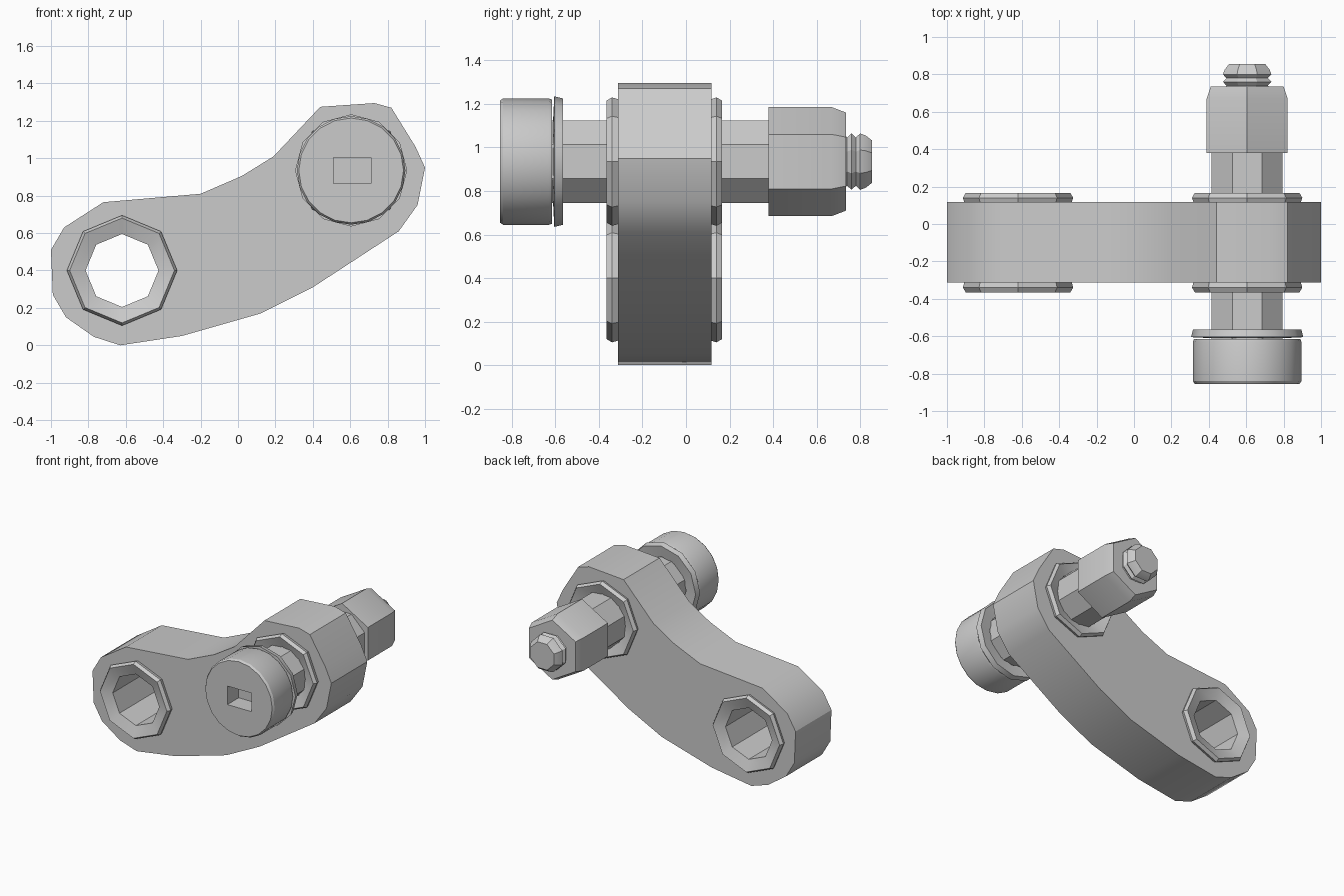
import bpy, bmesh, math

if "Cube" in bpy.data.objects:
    bpy.data.objects.remove(bpy.data.objects["Cube"])

LOW = (-0.62, 0.40)    # open eye of the link (x, z)
HIGH = (0.605, 0.935)  # eye carrying the bolt


def activate(ob):
    bpy.ops.object.select_all(action='DESELECT')
    ob.select_set(True)
    bpy.context.view_layer.objects.active = ob


def shade(ob, angle=30):
    activate(ob)
    bpy.ops.object.shade_smooth_by_angle(angle=math.radians(angle))


def ngon(center, radius, sides, phase=0.0):
    return [(center[0] + radius * math.cos(phase + 2 * math.pi * i / sides),
             center[1] + radius * math.sin(phase + 2 * math.pi * i / sides)) for i in range(sides)]


def lathe(name, center, profile, sides, phase=0.0, closed=False, angle=30):
    """Revolve (radius, y) points around a y-axis through center."""
    bm = bmesh.new()
    rings = []
    for r, y in profile:
        rings.append([bm.verts.new((x, y, z)) for x, z in ngon(center, r, sides, phase)])
    pairs = list(zip(rings, rings[1:]))
    if closed:
        pairs.append((rings[-1], rings[0]))
    else:
        bm.faces.new(rings[0])
        bm.faces.new(rings[-1])
    for a, b in pairs:
        for i in range(sides):
            j = (i + 1) % sides
            bm.faces.new((a[i], a[j], b[j], b[i]))
    bmesh.ops.recalc_face_normals(bm, faces=bm.faces)
    me = bpy.data.meshes.new(name)
    bm.to_mesh(me)
    bm.free()
    ob = bpy.data.objects.new(name, me)
    bpy.context.collection.objects.link(ob)
    shade(ob, angle)
    return ob


# Cranked link arm: filled outline with two eyes, extruded along y
outline = [(-1, .51), (-.93, .63), (-.72, .765), (-.2, .81), (.02, .905), (.19, 1.01),
           (.44, 1.275), (.73, 1.295), (.82, 1.27), (.95, 1.06), (1, .95), (.96, .75),
           (.86, .61), (.4, .31), (.12, .17), (-.3, .05), (-.63, 0), (-.77, .045),
           (-.92, .15), (-.99, .27)]
curve = bpy.data.curves.new("link_arm", 'CURVE')
curve.dimensions = '2D'
curve.fill_mode = 'BOTH'
curve.extrude = 0.215
for loop in (outline, ngon(LOW, .25, 8), ngon(HIGH, .25, 8)):
    s = curve.splines.new('POLY')
    s.points.add(len(loop) - 1)
    for p, (x, z) in zip(s.points, loop):
        p.co = (x, z, 0, 1)
    s.use_cyclic_u = True
arm = bpy.data.objects.new("link_arm", curve)
bpy.context.collection.objects.link(arm)
arm.rotation_euler = (math.pi / 2, 0, 0)
arm.location.y = -0.097
activate(arm)
bpy.ops.object.convert(target='MESH')
shade(bpy.context.object)

# Flanged bushings lining both eyes
bush = [(.195, -.335), (.28, -.365), (.295, -.34), (.285, -.305), (.245, -.305),
        (.245, .11), (.285, .11), (.295, .14), (.28, .166), (.195, .135)]
for name, c in (("open_bushing", LOW), ("bolt_bushing", HIGH)):
    lathe(name, c, bush, 8, closed=True)

# Bolt shank with a stepped-down threaded tip
thread = [(.14 if i % 2 else .12, .70 + .02 * i) for i in range(6)]
lathe("bolt_shank", HIGH, [(.205, -.63), (.205, .39), (.13, .39)] + thread
      + [(.13, .825), (.105, .855)], 8, phase=math.pi / 8)

# Washer under the head
lathe("washer", HIGH, [(.2, -.61), (.3, -.605), (.29, -.565), (.2, -.58)], 12, closed=True)

# Round bolt head with socket
head = lathe("bolt_head", HIGH, [(.285, -.615), (.29, -.63), (.29, -.84), (.28, -.855)], 20)
bpy.ops.mesh.primitive_cube_add(size=1, location=(.61, -.85, .935))
cutter = bpy.context.object
cutter.name = "socket_cutter"
cutter.scale = (.2, .26, .14)
cutter.hide_render = True
cut = head.modifiers.new("socket", 'BOOLEAN')
cut.object = cutter
cut.operation = 'DIFFERENCE'
cut.solver = 'EXACT'
activate(head)
# keep the cut ahead of any shading modifier
while head.modifiers.find("socket") > 0:
    bpy.ops.object.modifier_move_up(modifier="socket")
bpy.ops.object.modifier_apply(modifier="socket")
bpy.data.objects.remove(cutter)
shade(head)

# Hexagonal nut, chamfered on the outer side
lathe("hex_nut", HIGH, [(.12, .38), (.25, .38), (.25, .67), (.225, .735), (.12, .735)],
      6, phase=math.pi / 6, closed=True, angle=20)
